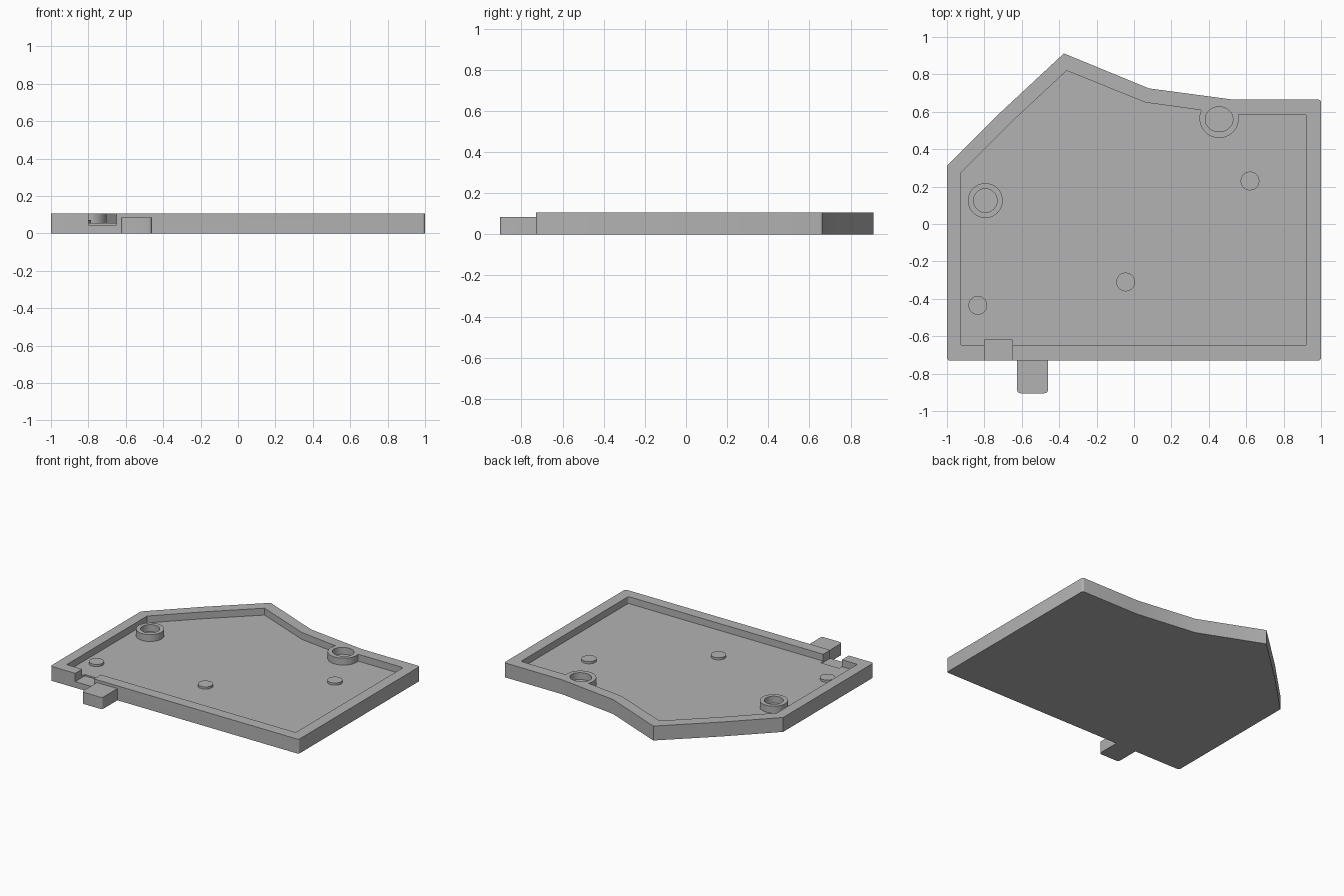
import bpy, bmesh
from math import cos, sin, pi, radians

cube = bpy.data.objects.get("Cube")
if cube:
    bpy.data.objects.remove(cube, do_unlink=True)

HEIGHT, FLOOR, TAB_TOP = 0.105, 0.055, 0.085

grey = bpy.data.materials.new("plain grey")
grey.use_nodes = True
grey.diffuse_color = (0.45, 0.45, 0.45, 1)
grey.node_tree.nodes["Principled BSDF"].inputs["Base Color"].default_value = (0.45, 0.45, 0.45, 1)


def prism(name, points, z0, z1, rounded=(), radius=0.015):
    """Extrude an outline upward, rounding the chosen vertical corners."""
    bm = bmesh.new()
    base = [bm.verts.new((x, y, z0)) for x, y in points]
    face = bm.faces.new(base)
    top = bmesh.ops.extrude_face_region(bm, geom=[face])["geom"]
    for v in top:
        if isinstance(v, bmesh.types.BMVert):
            v.co.z = z1
    edges = [e for i in rounded for e in base[i].link_edges
             if abs(e.verts[0].co.z - e.verts[1].co.z) > 1e-4]
    if edges:
        bmesh.ops.bevel(bm, geom=edges, offset=radius, segments=4,
                        profile=0.5, affect='EDGES')
    bmesh.ops.recalc_face_normals(bm, faces=bm.faces)
    mesh = bpy.data.meshes.new(name)
    bm.to_mesh(mesh)
    bm.free()
    mesh.materials.append(grey)
    obj = bpy.data.objects.new(name, mesh)
    bpy.context.collection.objects.link(obj)
    return obj


def disc(name, x, y, r, z0, z1, squash=1.0):
    ring = [(x + r * cos(2 * pi * i / 48), y + squash * r * sin(2 * pi * i / 48))
            for i in range(48)]
    return prism(name, ring, z0, z1)


def box(name, x0, x1, y0, y1, z0, z1, **kw):
    return prism(name, [(x0, y0), (x1, y0), (x1, y1), (x0, y1)], z0, z1, **kw)


def cut(obj, cutter):
    """Subtract the cutter from the object, then discard it."""
    cutter.hide_render = True
    mod = obj.modifiers.new("cut", 'BOOLEAN')
    mod.operation, mod.solver, mod.object = 'DIFFERENCE', 'EXACT', cutter
    graph = bpy.context.evaluated_depsgraph_get()
    mesh = bpy.data.meshes.new_from_object(obj.evaluated_get(graph))
    obj.modifiers.clear()
    obj.data = mesh
    bpy.data.objects.remove(cutter, do_unlink=True)


# Tray outline and the recess inside its rim
outer = [(-1, -0.73), (1, -0.73), (1, 0.665), (0.53, 0.665), (0.08, 0.725),
         (-0.375, 0.912), (-0.71, 0.6), (-1, 0.31)]
inner = [(-0.925, -0.65), (0.92, -0.65), (0.92, 0.585), (0.53, 0.585),
         (0.06, 0.65), (-0.36, 0.82), (-0.66, 0.54), (-0.925, 0.275)]
tray = prism("tray", outer, 0, HEIGHT, rounded=(0, 1, 2))
recess = prism("recess_cutter", inner, FLOOR, 0.2, rounded=(0, 1, 2), radius=0.008)

# Back screw boss is left standing in the recess, joined to the rim
cut(recess, disc("boss_keep", 0.455, 0.565, 0.105, 0, 0.3))
cut(tray, recess)
cut(tray, disc("back_hole", 0.455, 0.56, 0.074, FLOOR, 0.2, squash=0.9))

# Notch through the front rim
cut(tray, box("notch_cutter", -0.8, -0.65, -0.8, -0.62, 0.045, 0.2))

# Free-standing screw boss
boss = disc("side_boss", -0.795, 0.125, 0.093, FLOOR - 0.01, HEIGHT)
cut(boss, disc("side_hole", -0.795, 0.125, 0.063, FLOOR, 0.2))

# Low round pads on the floor
pads = [disc(f"floor_pad_{i}", x, y, 0.05, FLOOR - 0.01, FLOOR + 0.016)
        for i, (x, y) in enumerate([(-0.835, -0.435), (-0.045, -0.31), (0.62, 0.23)], 1)]

# Front tab
tab = box("front_tab", -0.625, -0.46, -0.905, -0.72, 0, TAB_TOP, rounded=(0, 1), radius=0.018)

for obj in [tray, boss, tab] + pads:
    obj.data.shade_smooth()
    obj.data.set_sharp_from_angle(angle=radians(30))
